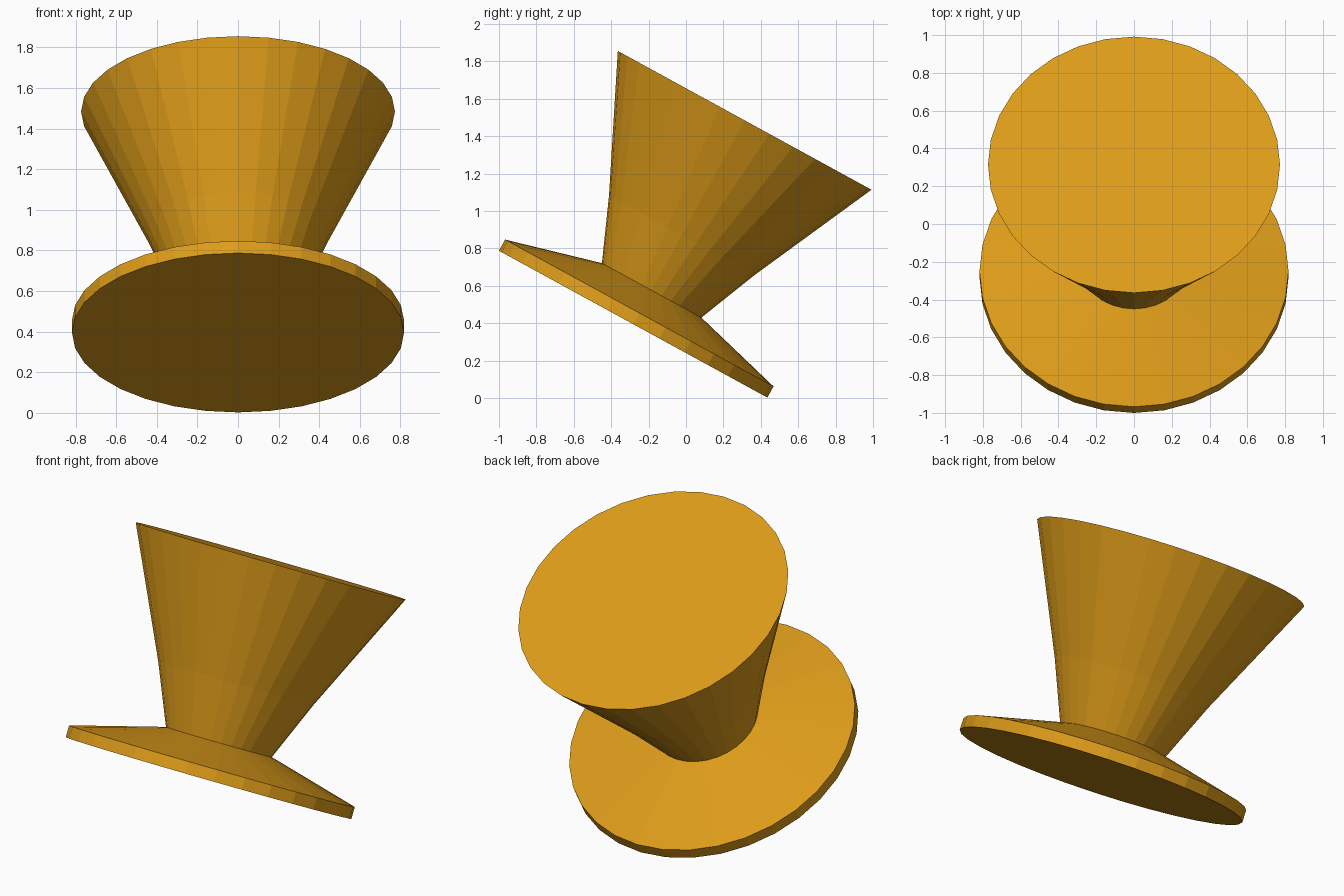
import bpy, bmesh, math
from mathutils import Matrix

if "Cube" in bpy.data.objects:
    bpy.data.objects.remove(bpy.data.objects["Cube"])

SIDES = 32
TILT = math.radians(28.68)
# (radius, height) along the tilted axis
PROFILE = [(0.818, 0.0), (0.818, 0.068), (0.303, 0.206), (0.445, 0.545), (0.773, 1.242)]

# Flared pedestal: closed lathe with flat caps
bm = bmesh.new()
rings = []
for r, h in PROFILE:
    rings.append([bm.verts.new((r * math.cos(2 * math.pi * i / SIDES),
                                r * math.sin(2 * math.pi * i / SIDES), h))
                  for i in range(SIDES)])
for a, b in zip(rings, rings[1:]):
    for i in range(SIDES):
        j = (i + 1) % SIDES
        bm.faces.new((a[i], a[j], b[j], b[i]))
bm.faces.new(rings[0][::-1])
bm.faces.new(rings[-1])

# Tilt the whole piece towards the back
bm.transform(Matrix.Translation((0, -0.2825, 0.395)) @ Matrix.Rotation(-TILT, 4, 'X'))
mesh = bpy.data.meshes.new("flared_pedestal")
bm.to_mesh(mesh)
bm.free()
pedestal = bpy.data.objects.new("flared_pedestal", mesh)
bpy.context.collection.objects.link(pedestal)

# Amber colour
mat = bpy.data.materials.new("amber")
mat.diffuse_color = (0.72, 0.33, 0.01, 1)
mat.use_nodes = True
mat.node_tree.nodes["Principled BSDF"].inputs["Base Color"].default_value = mat.diffuse_color
mesh.materials.append(mat)
